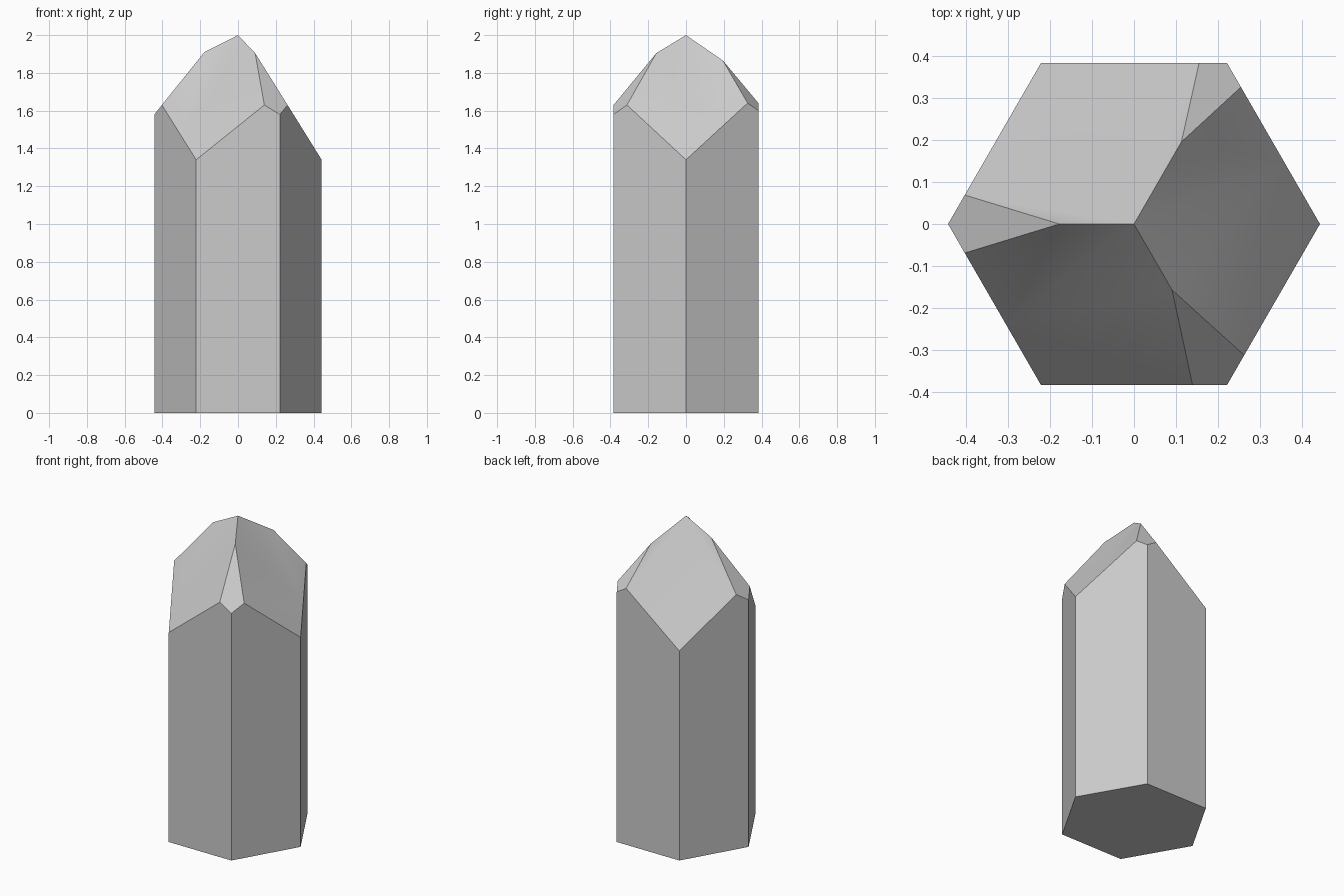
import bpy
import bmesh
from math import cos, sin, radians
from mathutils import Vector

cube = bpy.data.objects.get("Cube")
if cube:
    bpy.data.objects.remove(cube, do_unlink=True)

RADIUS = 0.443
LOW = 1.34  # height of the corners under the three large tip faces


def ring(angle, r, z):
    a = radians(angle)
    return Vector((r * cos(a), r * sin(a), z))


# Small corner facets: angle -> (edge fraction, side z, corner z, ridge radius, ridge z)
facets = {
    60: (0.15, 1.64, 1.60, 0.226, 1.865),
    180: (0.18, 1.63, 1.58, 0.178, 1.91),
    300: (0.185, 1.63, 1.58, 0.181, 1.905),
}
# Large faces that fold at a point on the rim: angle -> (side, fraction of rim)
folds = {0: (1, 0.46), 240: (-1, 0.46)}

bm = bmesh.new()
vert = bm.verts.new
apex = vert((0, 0, 2))
base = {a: vert(ring(a, RADIUS, 0)) for a in range(0, 360, 60)}
corner, ridge, shoulder, fold = {}, {}, {}, {}

for a, (t, side_z, corner_z, r, z) in facets.items():
    corner[a] = vert(ring(a, RADIUS, corner_z))
    ridge[a] = vert(ring(a, r, z))
    for s in (-1, 1):
        p = ring(a, RADIUS, side_z).lerp(ring(a + 60 * s, RADIUS, side_z), t)
        shoulder[a, s] = vert(p)
    # Kite-shaped corner facet
    bm.faces.new((corner[a], shoulder[a, 1], ridge[a], shoulder[a, -1]))

for a in (0, 120, 240):
    corner[a] = vert(ring(a, RADIUS, LOW))
    before, after = (a - 60) % 360, (a + 60) % 360
    rim = [apex, ridge[before], shoulder[before, 1], corner[a],
           shoulder[after, -1], ridge[after]]
    if a in folds:
        s, t = folds[a]
        end = shoulder[after, -1] if s > 0 else shoulder[before, 1]
        fold[a, s] = vert(corner[a].co.lerp(end.co, t))
        rim.insert(4 if s > 0 else 3, fold[a, s])
    # Large tip face, fanned from its fold point or from the apex
    start = rim.index(fold[a, folds[a][0]]) if a in folds else 0
    rim = rim[start:] + rim[:start]
    for p, q in zip(rim[1:], rim[2:]):
        bm.faces.new((rim[0], p, q))
    # Upright sides on both sides of this corner
    for s, other in ((-1, before), (1, after)):
        side = [base[a], base[other], corner[other], shoulder[other, -s]]
        if (a, s) in fold:
            side.append(fold[a, s])
        bm.faces.new(side + [corner[a]])

bm.faces.new(list(base.values()))
bmesh.ops.recalc_face_normals(bm, faces=bm.faces[:])

mesh = bpy.data.meshes.new("crystal")
bm.to_mesh(mesh)
bm.free()
crystal = bpy.data.objects.new("crystal", mesh)
bpy.context.collection.objects.link(crystal)

# Plain grey stone
grey = bpy.data.materials.new("grey stone")
grey.use_nodes = True
colour = (0.6, 0.6, 0.6, 1)
grey.diffuse_color = colour
grey.node_tree.nodes["Principled BSDF"].inputs["Base Color"].default_value = colour
mesh.materials.append(grey)

bpy.ops.object.select_all(action="DESELECT")
crystal.select_set(True)
bpy.context.view_layer.objects.active = crystal
bpy.ops.object.shade_smooth_by_angle(angle=radians(28))
